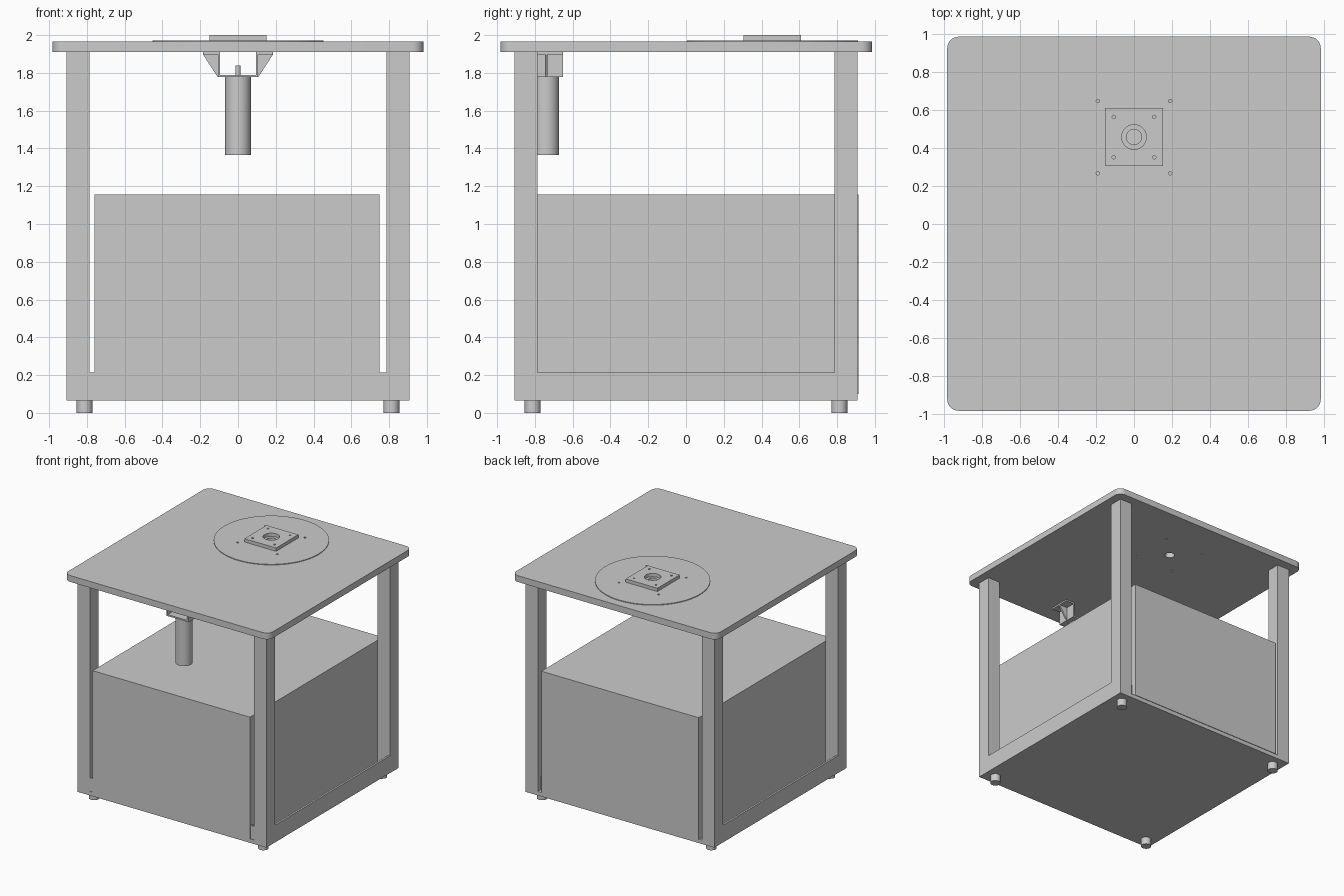
import bpy, bmesh
from mathutils import Matrix

default = bpy.data.objects.get("Cube")
if default:
    bpy.data.objects.remove(default, do_unlink=True)

grey = bpy.data.materials.new("plain grey")
grey.use_nodes = True
colour = (0.6, 0.6, 0.6, 1)
grey.diffuse_color = colour
grey.node_tree.nodes["Principled BSDF"].inputs["Base Color"].default_value = colour


def finish(name, bm):
    mesh = bpy.data.meshes.new(name)
    bm.to_mesh(mesh)
    bm.free()
    mesh.materials.append(grey)
    obj = bpy.data.objects.new(name, mesh)
    bpy.context.collection.objects.link(obj)
    return obj


def box(name, x, y, z, corner=0):
    """Box from (low, high) ranges, with optional rounded vertical corners."""
    bm = bmesh.new()
    bmesh.ops.create_cube(bm, size=1)
    for v in bm.verts:
        v.co = [(r[0] + r[1]) / 2 + c * (r[1] - r[0]) for r, c in zip((x, y, z), v.co)]
    if corner:
        upright = [e for e in bm.edges if abs(e.verts[0].co.z - e.verts[1].co.z) > 0.01]
        bmesh.ops.bevel(bm, geom=upright, offset=corner, segments=8, profile=0.5, affect='EDGES')
    return finish(name, bm)


def cylinder(name, x, y, z, radius, sides=32):
    bm = bmesh.new()
    bmesh.ops.create_cone(bm, cap_ends=True, segments=sides, radius1=radius, radius2=radius,
                          depth=z[1] - z[0],
                          matrix=Matrix.Translation((x, y, (z[0] + z[1]) / 2)))
    return finish(name, bm)


def prism(name, outline, y):
    """Extrude an x-z outline along y."""
    bm = bmesh.new()
    face = bm.faces.new([bm.verts.new((px, y[0], pz)) for px, pz in outline])
    side = bmesh.ops.extrude_face_region(bm, geom=[face])
    bmesh.ops.translate(bm, vec=(0, y[1] - y[0], 0),
                        verts=[g for g in side["geom"] if isinstance(g, bmesh.types.BMVert)])
    bmesh.ops.recalc_face_normals(bm, faces=bm.faces)
    return finish(name, bm)


def drill(obj, x, y, radius, sides=16):
    cutter = cylinder("drill_cutter", x, y, (1.85, 2.1), radius, sides)
    cutter.hide_render = True
    cut = obj.modifiers.new("hole", 'BOOLEAN')
    cut.operation = 'DIFFERENCE'
    cut.solver = 'EXACT'
    cut.object = cutter
    bpy.context.view_layer.objects.active = obj
    bpy.ops.object.modifier_apply(modifier=cut.name)
    bpy.data.objects.remove(cutter, do_unlink=True)


SIGNS = [(sx, sy) for sx in (-1, 1) for sy in (-1, 1)]
OUT, IN = 0.907, 0.787      # outer and inner faces of the legs
HUB = 0.457                 # y of the round plate centre
rounded = []

# Legs and feet
for sx, sy in SIGNS:
    tag = ("right" if sx < 0 else "left") + ("_front" if sy < 0 else "_back")
    box("leg_" + tag, sorted((sx * IN, sx * OUT)), sorted((sy * IN, sy * OUT)), (0.065, 1.91))
    rounded.append(cylinder("foot_" + tag, sx * 0.812, sy * 0.812, (0, 0.065), 0.042))

# Base tray with thin rails
box("base_plate", (-OUT, OUT), (-OUT, OUT), (0.065, 0.1))
for sx, tag in ((-1, "right"), (1, "left")):
    box("base_rail_" + tag, sorted((sx * 0.89, sx * OUT)), (-IN, IN), (0.1, 0.215))
box("base_rail_front", (-IN, IN), (-0.902, -0.885), (0.1, 0.215))
box("base_rail_back", (-IN, IN), (0.85, 0.867), (0.1, 0.215))

# Large cabinet between the legs
box("cabinet", (-0.76, 0.75), (-OUT, 0.912), (0.1, 1.155))

# Table top with round plate and square mount
top = box("table_top", (-0.982, 0.982), (-0.982, 0.985), (1.91, 1.965), corner=0.06)
disc = cylinder("round_plate", 0, HUB, (1.965, 1.971), 0.453, 96)
mount = box("square_mount", (-0.152, 0.152), (HUB - 0.152, HUB + 0.152), (1.971, 2.0))
drill(mount, 0, HUB, 0.065, 32)
for part in (top, disc):
    drill(part, 0, HUB, 0.04, 32)
for sx, sy in SIGNS:
    drill(mount, sx * 0.106, HUB + sy * 0.106, 0.009)
    for part in (top, disc):
        drill(part, sx * 0.19, HUB + sy * 0.19, 0.009)
rounded += [top, disc, mount]

# Hanging motor, shaft and bracket
MY = -0.74
rounded.append(cylinder("motor_body", 0, MY, (1.365, 1.777), 0.068, 48))
rounded.append(cylinder("motor_shaft", 0, MY, (1.777, 1.84), 0.013))
span = (MY - 0.09, MY + 0.09)
box("bracket_floor", (-0.107, 0.107), span, (1.777, 1.79))
for s, tag in ((-1, "right"), (1, "left")):
    box("bracket_wall_" + tag, sorted((s * 0.094, s * 0.107)), span, (1.79, 1.897))
    box("bracket_flange_" + tag, sorted((s * 0.094, s * 0.185)), span, (1.897, 1.91))
    prism("bracket_gusset_" + tag,
          [(s * 0.107, 1.777), (s * 0.185, 1.897), (s * 0.107, 1.897)], (MY - 0.007, MY + 0.007))

# Smooth the round parts while keeping their rims sharp
bpy.ops.object.select_all(action='DESELECT')
for obj in rounded:
    obj.select_set(True)
bpy.context.view_layer.objects.active = rounded[0]
bpy.ops.object.shade_smooth_by_angle()
